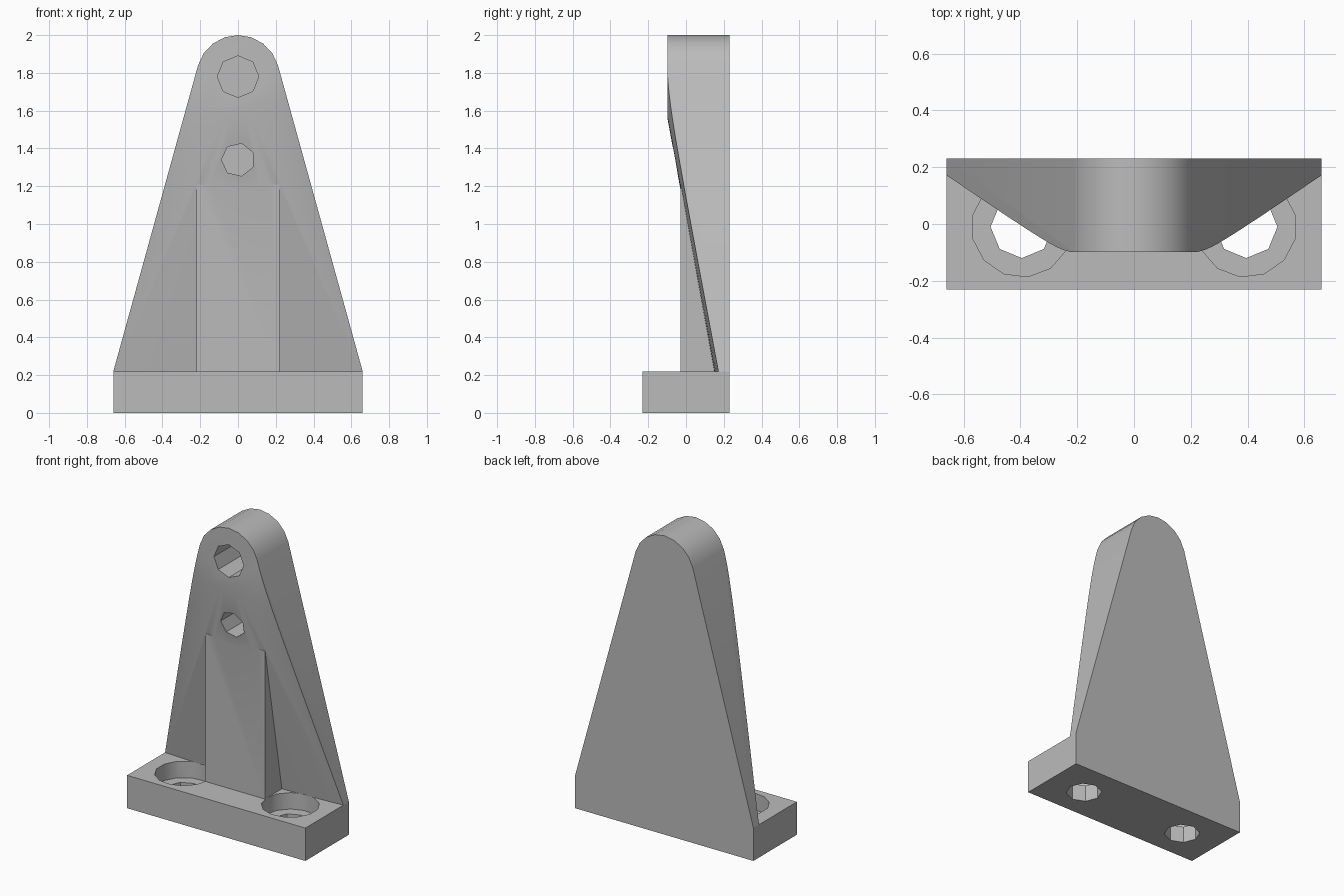
import bpy
import bmesh
from math import cos, sin, pi, radians, sqrt
from mathutils import Matrix

cube = bpy.data.objects.get("Cube")
if cube:
    bpy.data.objects.remove(cube, do_unlink=True)

grey = bpy.data.materials.new("plain grey")
grey.use_nodes = True
grey.diffuse_color = (0.5, 0.5, 0.5, 1)
grey.node_tree.nodes["Principled BSDF"].inputs["Base Color"].default_value = (0.5, 0.5, 0.5, 1)

HALF_W, HALF_D, BASE_H = 0.66, 0.23, 0.22   # base plate
HUB_Z, HUB_R, HUB_Y = 1.78, 0.22, -0.098    # rounded top and its front face


def finish(name, bm):
    bmesh.ops.recalc_face_normals(bm, faces=bm.faces)
    mesh = bpy.data.meshes.new(name)
    bm.to_mesh(mesh)
    bm.free()
    mesh.materials.append(grey)
    ob = bpy.data.objects.new(name, mesh)
    bpy.context.collection.objects.link(ob)
    return ob


def box(name, x, y0, y1, z0, z1):
    bm = bmesh.new()
    bmesh.ops.create_cube(bm, size=1, matrix=Matrix.Translation((0, (y0 + y1) / 2, (z0 + z1) / 2))
                          @ Matrix.Diagonal((2 * x, y1 - y0, z1 - z0, 1)))
    return finish(name, bm)


def frustum(name, sides, start, end, r0, r1, along="Z", at=(0, 0), turn=0):
    """Round or tapered prism from start to end along Y or Z; at gives the other two coordinates."""
    bm = bmesh.new()
    rings = []
    for t, r in ((start, r0), (end, r1)):
        ring = []
        for i in range(sides):
            a = turn + 2 * pi * i / sides
            u, v = at[0] + r * cos(a), at[1] + r * sin(a)
            ring.append(bm.verts.new((u, v, t) if along == "Z" else (u, t, v)))
        rings.append(ring)
        bm.faces.new(ring)
    for i in range(sides):
        j = (i + 1) % sides
        bm.faces.new((rings[0][i], rings[0][j], rings[1][j], rings[1][i]))
    return finish(name, bm)


def combine(ob, tool, operation):
    mod = ob.modifiers.new("cut", "BOOLEAN")
    mod.object, mod.operation, mod.solver = tool, operation, "EXACT"
    bpy.ops.object.select_all(action="DESELECT")
    bpy.context.view_layer.objects.active = ob
    ob.select_set(True)
    bpy.ops.object.modifier_apply(modifier=mod.name)
    bpy.data.objects.remove(tool, do_unlink=True)


# Base plate with two counterbored bolt holes
base = box("base_plate", HALF_W, -HALF_D, HALF_D, 0, BASE_H)
for side in (-1, 1):
    spot = (side * 0.395, -0.01)
    combine(base, frustum("bolt_hole", 8, -0.1, 0.4, 0.11, 0.11, at=spot), "DIFFERENCE")
    combine(base, frustum("counterbore", 13, 0.11, 0.4, 0.177, 0.177, at=spot,
                          turn=pi if side > 0 else 0), "DIFFERENCE")

# Upright: tapered outline with a round top
bm = bmesh.new()
tilt, steps = radians(15.6), 8
outline = [(-HALF_W, BASE_H), (HALF_W, BASE_H)]
for i in range(steps + 1):
    a = tilt + (pi - 2 * tilt) * i / steps
    outline.append((HUB_R * cos(a), HUB_Z + HUB_R * sin(a)))
face = bm.faces.new([bm.verts.new((x, -0.2, z)) for x, z in outline])
moved = bmesh.ops.extrude_face_region(bm, geom=[face])["geom"]
bmesh.ops.translate(bm, vec=(0, 0.2 + HALF_D, 0),
                    verts=[v for v in moved if isinstance(v, bmesh.types.BMVert)])
upright = finish("upright", bm)

# Front slopes back as a cone around the hub
slope, back = 0.183, 0.35
cone = frustum("front_cone", 96, HUB_Y, back, HUB_R + 0.002,
               HUB_R + (back - HUB_Y) / slope, "Y", (0, HUB_Z))
combine(upright, cone, "INTERSECT")

# Central rib merged into the sloping front
combine(upright, box("rib", 0.22, -0.03, 0.2, BASE_H, 1.21), "UNION")

# Blind holes in the front
for name, sides, z, r, turn in (("hub_hole", 8, HUB_Z, 0.11, 0), ("small_hole", 7, 1.34, 0.088, pi)):
    combine(upright, frustum(name, sides, -0.4, 0.22, r, r, "Y", (0, z), turn), "DIFFERENCE")

for ob in (base, upright):
    bpy.ops.object.select_all(action="DESELECT")
    bpy.context.view_layer.objects.active = ob
    ob.select_set(True)
    bpy.ops.object.shade_smooth_by_angle(angle=radians(30))
